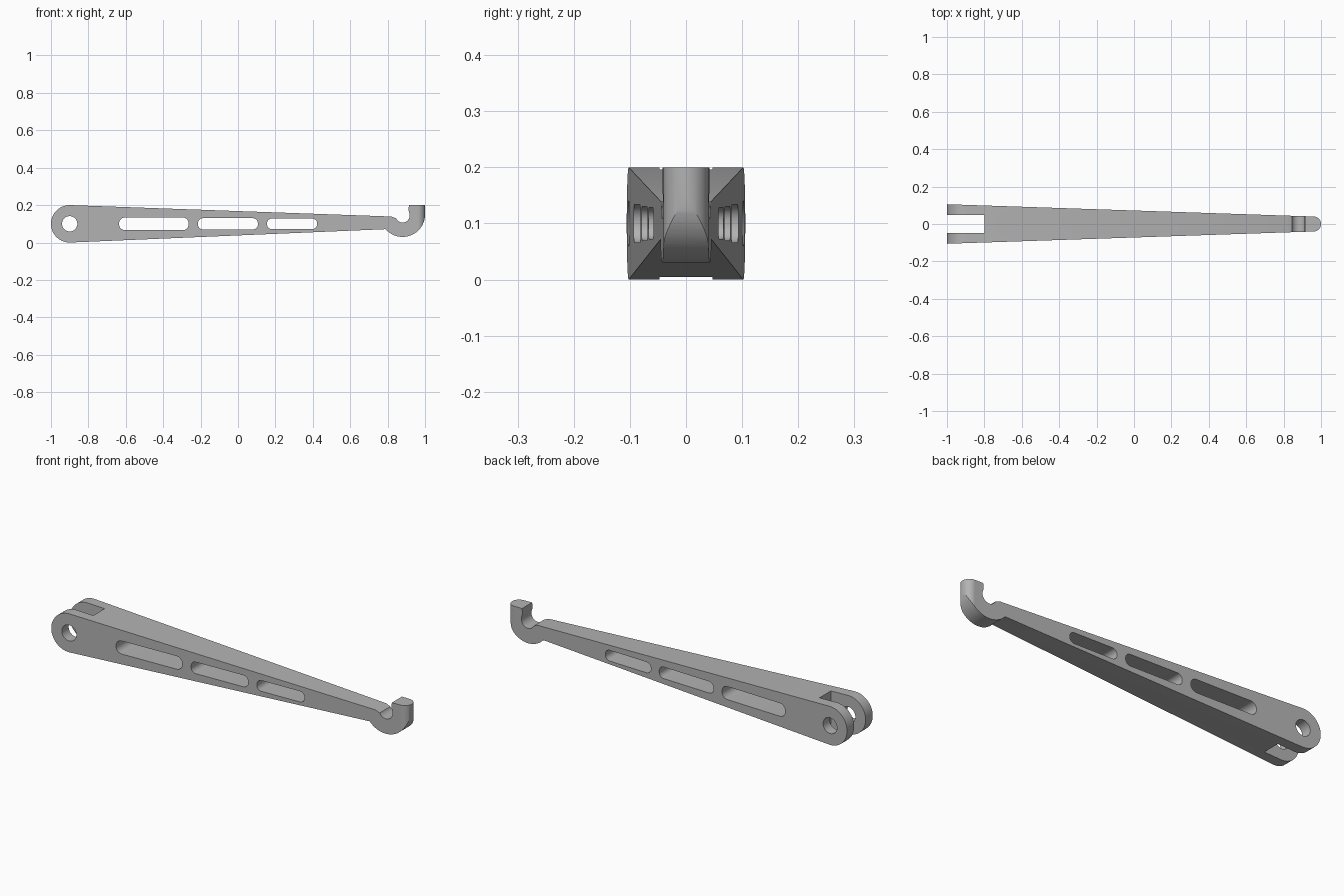
import bpy
import bmesh
from math import cos, sin, radians

if "Cube" in bpy.data.objects:
    bpy.data.objects.remove(bpy.data.objects["Cube"])

# Single grey finish
grey = bpy.data.materials.new("grey_metal")
grey.use_nodes = True
colour = (0.45, 0.45, 0.45, 1)
grey.diffuse_color = colour
grey.node_tree.nodes["Principled BSDF"].inputs["Base Color"].default_value = colour


def arc(cx, cy, r, start, end, steps=24):
    angles = [radians(start + (end - start) * i / steps) for i in range(steps + 1)]
    return [(cx + r * cos(a), cy + r * sin(a)) for a in angles]


def rounded_rect(x0, x1, half, r, zc=0.1):
    corners = [(x1 - r, zc + half - r, 0), (x0 + r, zc + half - r, 90),
               (x0 + r, zc - half + r, 180), (x1 - r, zc - half + r, 270)]
    return [p for cx, cz, a in corners for p in arc(cx, cz, r, a, a + 90, 8)]


def extrude(name, outline, axis, low, high):
    """Extrude a closed outline along y (outline in xz) or z (outline in xy)."""
    bm = bmesh.new()
    if axis == "y":
        verts = [bm.verts.new((u, low, v)) for u, v in outline]
        move = (0, high - low, 0)
    else:
        verts = [bm.verts.new((u, v, low)) for u, v in outline]
        move = (0, 0, high - low)
    face = bm.faces.new(verts)
    top = bmesh.ops.extrude_face_region(bm, geom=[face])["geom"]
    bmesh.ops.translate(bm, vec=move, verts=[g for g in top if isinstance(g, bmesh.types.BMVert)])
    bmesh.ops.recalc_face_normals(bm, faces=bm.faces)
    mesh = bpy.data.meshes.new(name)
    bm.to_mesh(mesh)
    bm.free()
    mesh.materials.append(grey)
    obj = bpy.data.objects.new(name, mesh)
    bpy.context.collection.objects.link(obj)
    return obj


def combine(target, tool, operation):
    mod = target.modifiers.new(operation, "BOOLEAN")
    mod.operation = operation
    mod.solver = "EXACT"
    mod.object = tool
    bpy.context.view_layer.objects.active = target
    bpy.ops.object.modifier_apply(modifier=mod.name)
    bpy.data.objects.remove(tool)


# Side outline: rounded pivot end, tapering beam, open hook
side = arc(-0.9, 0.1, 0.1, 88, 272, 40)
side += arc(0.88, 0.15, 0.12, 221, 360, 36)
side += [(1, 0.2), (0.914, 0.2), (0.911, 0.175)]
side += arc(0.88, 0.145, 0.038, 15, -155, 28)
side += [(0.821, 0.139)]
arm = extrude("hooked_arm", side, "y", -0.2, 0.2)

# Plan outline: taper in width with a round nose
plan = [(-1.1, 0.109), (-1.1, -0.109)] + arc(0.96, 0, 0.04, -90, 90, 32)
combine(arm, extrude("plan_cutter", plan, "z", -0.1, 0.4), "INTERSECT")

# Fork gap at the pivot end
gap = [(-1.1, -0.047), (-0.8, -0.047), (-0.8, 0.047), (-1.1, 0.047)]
combine(arm, extrude("fork_cutter", gap, "z", -0.1, 0.4), "DIFFERENCE")

# Pin hole and the three lightening slots
openings = [arc(-0.9, 0.1, 0.041, 0, 350, 35),
            rounded_rect(-0.636, -0.264, 0.034, 0.032),
            rounded_rect(-0.214, 0.106, 0.03, 0.026),
            rounded_rect(0.155, 0.423, 0.028, 0.026)]
for outline in openings:
    combine(arm, extrude("opening_cutter", outline, "y", -0.3, 0.3), "DIFFERENCE")

bpy.ops.object.select_all(action="DESELECT")
arm.select_set(True)
bpy.context.view_layer.objects.active = arm
bpy.ops.object.shade_smooth_by_angle(angle=radians(25))
